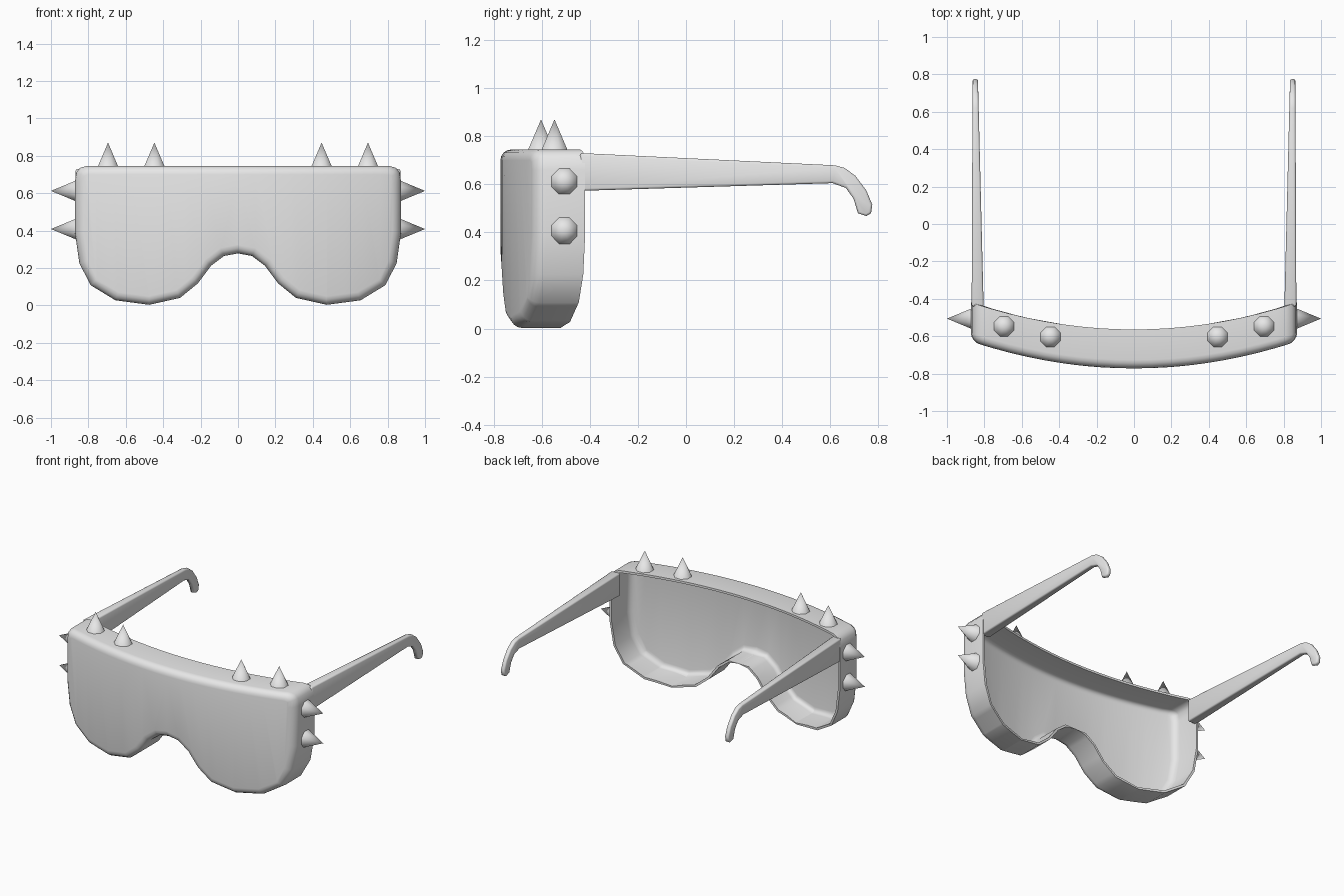
import bpy, bmesh, math
from mathutils import Matrix, Vector

cube = bpy.data.objects.get("Cube")
if cube:
    bpy.data.objects.remove(cube, do_unlink=True)

grey = bpy.data.materials.new("light grey")
grey.use_nodes = True
GREY = (0.8, 0.8, 0.8, 1)
grey.diffuse_color = GREY
grey.node_tree.nodes["Principled BSDF"].inputs["Base Color"].default_value = GREY


def finish(name, bm, modifiers=(), angle=50):
    """Turn a bmesh into a named object, apply its modifiers and shade it."""
    bmesh.ops.recalc_face_normals(bm, faces=bm.faces)
    mesh = bpy.data.meshes.new(name)
    bm.to_mesh(mesh)
    bm.free()
    mesh.materials.append(grey)
    obj = bpy.data.objects.new(name, mesh)
    bpy.context.collection.objects.link(obj)
    bpy.ops.object.select_all(action='DESELECT')
    obj.select_set(True)
    bpy.context.view_layer.objects.active = obj
    for kind, settings in modifiers:
        mod = obj.modifiers.new(kind.title(), kind)
        for key, value in settings.items():
            setattr(mod, key, value)
        bpy.ops.object.modifier_apply(modifier=mod.name)
    bpy.ops.object.shade_smooth_by_angle(angle=math.radians(angle))
    return obj


# Visor shell: half outline from the top corner round to the nose notch
half = [(0.81, 0.745), (0.845, 0.735), (0.865, 0.71), (0.872, 0.66),
        (0.872, 0.39), (0.848, 0.225), (0.788, 0.108), (0.655, 0.027),
        (0.475, 0.003), (0.31, 0.04), (0.214, 0.118), (0.144, 0.212),
        (0.075, 0.264)]
outline = half + [(0, 0.278)] + [(-x, z) for x, z in reversed(half)]
FRONT, DEPTH, BEND = -0.772, 0.208, 0.19

bm = bmesh.new()
front = bm.faces.new([bm.verts.new((x, FRONT, z)) for x, z in outline])
rim = list(front.edges)
wall = bmesh.ops.extrude_edge_only(bm, edges=rim)["geom"]
for v in wall:
    if isinstance(v, bmesh.types.BMVert):
        v.co.y += DEPTH
bmesh.ops.bevel(bm, geom=rim, offset=0.045, segments=4, profile=0.5,
                affect='EDGES', clamp_overlap=False)
# Cut into columns, then bend round the face
for i in range(-8, 9):
    bmesh.ops.bisect_plane(bm, geom=bm.verts[:] + bm.edges[:] + bm.faces[:],
                           plane_co=(i * 0.095, 0, 0), plane_no=(1, 0, 0))
for v in bm.verts:
    v.co.y += BEND * v.co.x ** 2
finish("visor_shell", bm, [("SOLIDIFY", dict(thickness=0.015, offset=-1))])

# Temple arms: tapered side profile with a hooked end
arm = [(-0.44, 0.73), (0.62, 0.679), (0.66, 0.668), (0.705, 0.635),
       (0.75, 0.575), (0.775, 0.515), (0.77, 0.48), (0.75, 0.468),
       (0.715, 0.48), (0.697, 0.54), (0.665, 0.585), (0.61, 0.605),
       (-0.44, 0.573)]
for side, label in ((1, "left"), (-1, "right")):
    bm = bmesh.new()
    outer, inner = [], []
    for y, z in arm:
        t = (y + 0.44) / 1.2
        outer.append(bm.verts.new((side * (0.868 - 0.005 * t), y, z)))
        inner.append(bm.verts.new((side * (0.804 + 0.03 * t), y, z)))
    bm.faces.new(outer)
    bm.faces.new(inner)
    for i in range(len(arm)):
        j = (i + 1) % len(arm)
        bm.faces.new((outer[i], outer[j], inner[j], inner[i]))
    finish(label + "_temple_arm", bm,
           [("BEVEL", dict(width=0.009, segments=2, limit_method='ANGLE',
                           angle_limit=math.radians(60)))])


# Spikes: eight-sided cones along the top and on both sides
def spike(name, base, direction, height):
    bm = bmesh.new()
    turn = Vector(direction).to_track_quat('Z', 'Y').to_matrix().to_4x4()
    place = (Matrix.Translation(base) @ turn
             @ Matrix.Translation((0, 0, height / 2))
             @ Matrix.Rotation(math.pi / 8, 4, 'Z'))
    bmesh.ops.create_cone(bm, cap_ends=True, segments=8, radius1=0.061,
                          radius2=0, depth=height, matrix=place)
    finish(name, bm, angle=60)


for side, label in ((1, "left"), (-1, "right")):
    spike(label + "_outer_top_spike", (side * 0.695, -0.547, 0.738), (0, 0, 1), 0.132)
    spike(label + "_inner_top_spike", (side * 0.447, -0.603, 0.738), (0, 0, 1), 0.132)
    for z, level in ((0.612, "upper"), (0.408, "lower")):
        spike(label + "_" + level + "_side_spike", (side * 0.864, -0.506, z),
              (side, 0, 0), 0.136)
